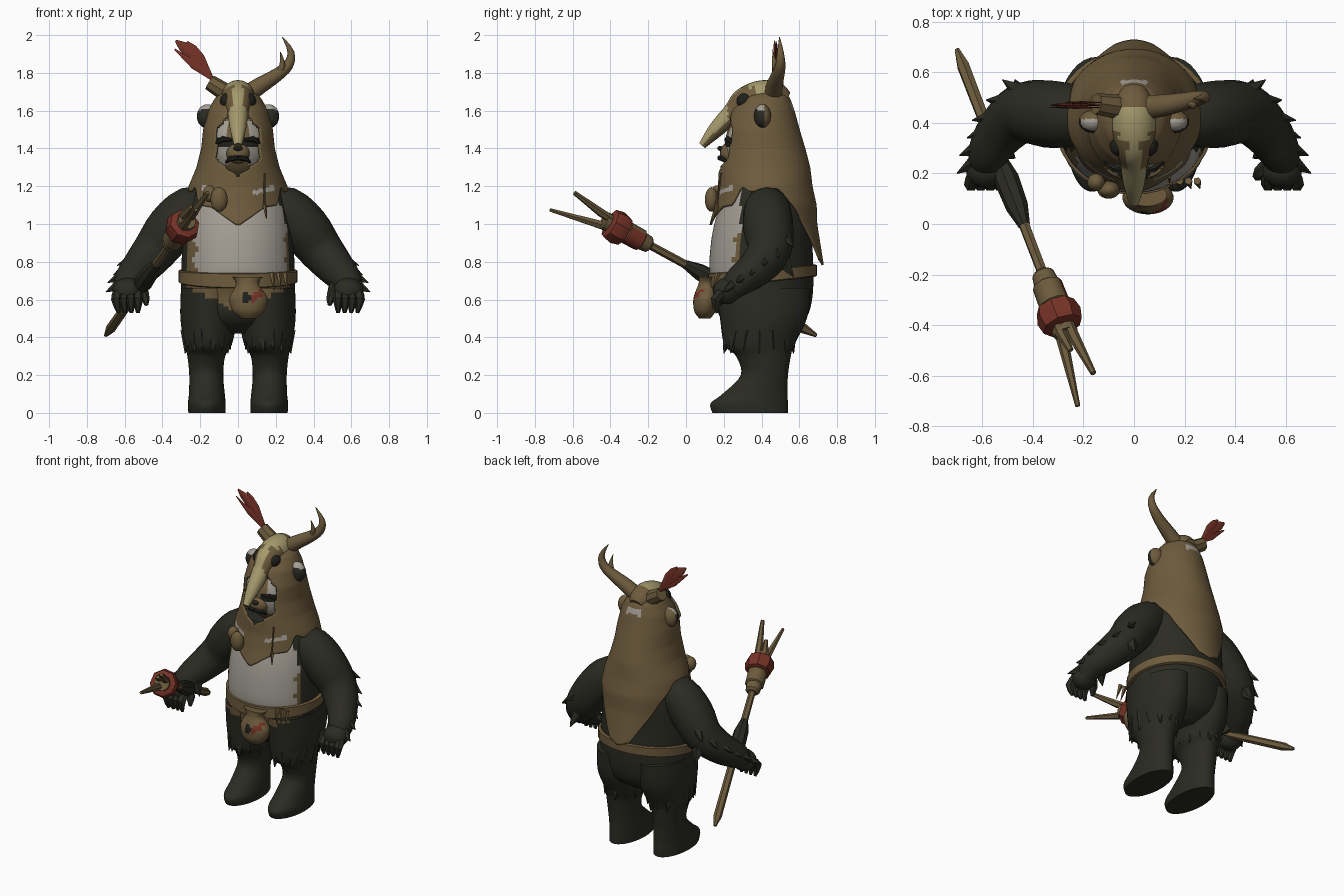
import bpy, bmesh, math
from mathutils import Vector

if "Cube" in bpy.data.objects:
    bpy.data.objects.remove(bpy.data.objects["Cube"])


def material(name, rgb):
    m = bpy.data.materials.new(name)
    m.use_nodes = True
    m.diffuse_color = (*rgb, 1)
    m.node_tree.nodes["Principled BSDF"].inputs["Base Color"].default_value = (*rgb, 1)
    return m


FUR = material("dark fur", (.024, .024, .017))
CLOTH = material("brown hide", (.155, .105, .046))
WOOD = material("wood", (.15, .104, .046))
PALE = material("pale fur", (.37, .345, .3))
BONE = material("bone", (.37, .32, .15))
RED = material("red", (.18, .032, .02))
BLACK = material("black", (.014, .014, .011))


def finish(name, bm, mats, rule=None, mirror=False):
    """Turn a bmesh into a shaded object, colouring faces by a rule."""
    bmesh.ops.recalc_face_normals(bm, faces=bm.faces)
    bm.normal_update()
    if rule:
        for f in bm.faces:
            f.material_index = rule(f.calc_center_median(), f.normal)
    me = bpy.data.meshes.new(name)
    bm.to_mesh(me)
    bm.free()
    ob = bpy.data.objects.new(name, me)
    bpy.context.collection.objects.link(ob)
    for m in mats:
        me.materials.append(m)
    bpy.ops.object.select_all(action='DESELECT')
    ob.select_set(True)
    bpy.context.view_layer.objects.active = ob
    bpy.ops.object.shade_smooth_by_angle(angle=math.radians(40))
    if mirror:
        ob.modifiers.new("Mirror", 'MIRROR')
    return ob


def spline(rows, k):
    """Catmull-Rom subdivision of a list of tuples."""
    out = []
    for i in range(len(rows) - 1):
        a, b, c, d = (rows[max(0, min(len(rows) - 1, i + j))] for j in (-1, 0, 1, 2))
        for s in range(k):
            t = s / k
            out.append(tuple(q + .5 * t * (r - p + t * (2*p - 5*q + 4*r - w + t * (3*(q - r) + w - p)))
                             for p, q, r, w in zip(a, b, c, d)))
    return out + [rows[-1]]


def skin(bm, rings, caps=True):
    vs = [[bm.verts.new(p) for p in r] for r in rings]
    n = len(vs[0])
    for a, b in zip(vs, vs[1:]):
        for i in range(n):
            bm.faces.new((a[i], a[(i + 1) % n], b[(i + 1) % n], b[i]))
    if caps:
        bm.faces.new(vs[0])
        bm.faces.new(vs[-1])


def loft(name, rows, mats, n=40, k=5, **kw):
    """Stack of ellipses: rows are (z, cx, cy, rx, ry)."""
    bm = bmesh.new()
    turn = [i * math.tau / n for i in range(n)]
    skin(bm, [[(cx + rx * math.cos(a), cy + ry * math.sin(a), z) for a in turn]
              for z, cx, cy, rx, ry in spline(rows, k)])
    return finish(name, bm, mats, **kw)


def tubes(name, paths, mats, n=8, k=1, ref=(0, 1, 0), flat=1, **kw):
    """Tubes along paths of (x, y, z, radius); flat squashes across y."""
    bm = bmesh.new()
    for path in paths:
        rows = spline(path, k)
        pts = [Vector(r[:3]) for r in rows]
        rings = []
        for i, p in enumerate(pts):
            t = pts[min(i + 1, len(pts) - 1)] - pts[max(i - 1, 0)]
            u = t.cross(Vector(ref)).normalized()
            v = t.cross(u).normalized() * flat
            rings.append([p + rows[i][3] * (u * math.cos(j * math.tau / n) + v * math.sin(j * math.tau / n))
                          for j in range(n)])
        skin(bm, rings)
    return finish(name, bm, mats, **kw)


def ball(name, at, size, mats, seg=20, **kw):
    bm = bmesh.new()
    bmesh.ops.create_uvsphere(bm, u_segments=seg, v_segments=seg, radius=1)
    for v in bm.verts:
        v.co = Vector(at) + Vector(a * b for a, b in zip(v.co, size))
    return finish(name, bm, mats, **kw)


def interp(table, x):
    for a, b in zip(table, table[1:]):
        if x <= b[0]:
            t = max(0, (x - a[0]) / (b[0] - a[0]))
            return [p + (q - p) * t for p, q in zip(a, b)][1:]
    return table[-1][1:]


# Torso with pale belly, hide edging and loincloth
def loincloth(c):
    return c.z > .53 + .5 * abs(c.x)


def body_rule(c, n):
    if c.y > .29 or c.z > 1.2:
        return 0
    if c.z < .71:
        return 2 if loincloth(c) else 0
    wave = .012 * math.sin(c.z * 60)
    return 1 if -.225 + wave < c.x < .25 + wave else 2


loft("torso", [(.42, 0, .41, .1, .12), (.47, 0, .41, .22, .2), (.53, 0, .41, .28, .24), (.62, 0, .415, .3, .255),
               (.74, 0, .4, .3, .275), (.88, 0, .4, .295, .27), (1, 0, .41, .285, .26),
               (1.12, 0, .42, .26, .235), (1.25, 0, .42, .19, .2)],
     [FUR, PALE, CLOTH], n=72, rule=body_rule)

# Legs with shaggy thigh cuffs
loft("leg", [(0, .165, .34, .098, .2), (.05, .165, .335, .1, .205), (.1, .165, .365, .095, .172),
             (.2, .168, .415, .09, .125), (.3, .168, .41, .1, .145), (.36, .158, .388, .125, .185),
             (.5, .155, .41, .15, .23), (.66, .15, .41, .152, .25)],
     [FUR, CLOTH], mirror=True, rule=lambda c, n: int(c.y < .27 and loincloth(c)))
cuff = []
for i in range(14):
    a = i * math.tau / 14
    x, y = math.cos(a), math.sin(a)
    cuff.append([(.16 + .1 * x, .39 + .16 * y, .43, .045),
                 (.16 + .12 * x, .385 + .19 * y, .315 + .02 * (i % 2), .002)])
tubes("thigh_fur", cuff, [FUR], n=5, mirror=True)

# Arms, hands and fur tufts
tubes("arm", [[(.15, .43, 1.08, .1), (.25, .43, 1.075, .125), (.35, .435, .98, .133), (.44, .44, .86, .118),
               (.52, .37, .765, .1), (.575, .285, .7, .082), (.59, .23, .645, .06)]],
      [FUR], n=16, k=3, mirror=True)
ball("hand", (.585, .215, .645), (.08, .072, .07), [FUR], mirror=True)
fingers = [[(.53 + .035 * i, .2, .64, .026), (.53 + .038 * i, .155, .6, .028), (.53 + .034 * i, .165, .53, .01)]
           for i in range(4)]
fingers.append([(.54, .24, .66, .03), (.495, .2, .62, .028), (.485, .18, .57, .01)])
tubes("fingers", fingers, [FUR], n=6, k=2, mirror=True)
tufts = [((.47, .48, .9), (.585, .49, .82)), ((.5, .43, .84), (.64, .41, .78)), ((.54, .38, .79), (.66, .34, .73)),
         ((.57, .32, .74), (.69, .27, .69)), ((.58, .27, .7), (.7, .2, .64)), ((.53, .3, .7), (.47, .26, .61)),
         ((.42, .5, .95), (.52, .57, .88)), ((.45, .5, .82), (.47, .57, .72)), ((.3, .44, 1.12), (.42, .45, 1.08))]
tubes("arm_fur", [[(*a, .055), (*b, .002)] for a, b in tufts], [FUR], n=5, mirror=True)

# Hooded cape with a pointed hem and an open face
PROFILE = [(.78, .43, .25, .3), (1, .41, .275, .285), (1.1, .422, .28, .27), (1.2, .42, .262, .25),
           (1.3, .415, .22, .243), (1.4, .41, .195, .222), (1.5, .4, .185, .202), (1.6, .405, .16, .17),
           (1.67, .42, .12, .13), (1.71, .43, .06, .08)]
HEM = [(0, .78), (.3, .81), (.9, 1.07), (1.3, 1.19), (1.9, 1.17), (2.1, 1.2), (2.3, 1.1), (2.6, 1.09), (math.pi, .99)]
COLS, LEVELS = 96, 56
OPENING = [(1.25, 0), (1.34, .115), (1.5, .12), (1.58, .05), (1.61, 0)]
rings = []
for r in range(LEVELS + 1):
    ring = []
    for c in range(COLS):
        a = (c + .5) * math.tau / COLS
        hem = interp(HEM, min(a, math.tau - a))[0]
        z = 1.71 + (hem - 1.71) * r / LEVELS
        cy, rx, ry = interp(PROFILE, z)
        ring.append((rx * math.sin(a), cy + ry * math.cos(a), z))
    rings.append(ring)
bm = bmesh.new()
skin(bm, rings, caps=False)
gone = []
for f in bm.faces:
    p = f.calc_center_median()
    if p.y < .4 and abs(p.x) < interp(OPENING, p.z)[0]:
        gone.append(f)
bmesh.ops.delete(bm, geom=gone, context='FACES')


def hood_rule(c, n):
    if c.y > .5:
        return int(abs(c.x) < .055 and 1.605 < c.z < 1.64)
    return int(c.y < .3 and abs(c.z - 1.145 - .25 * abs(c.x)) < .013 and .08 < abs(c.x) < .19)


hood = finish("hooded_cape", bm, [CLOTH, PALE], rule=hood_rule)
hood.modifiers.new("Thickness", 'SOLIDIFY').thickness = .012


# Face inside the hood
def face_rule(c, n):
    x = abs(c.x)
    if .03 < x < .115 and 1.405 < c.z < 1.46:
        return 2
    upper = 1.46 < c.z < 1.55 and x > .055
    lower = 1.31 < c.z < 1.405 and x > .05
    return int(upper or lower)


ball("face", (0, .375, 1.42), (.165, .168, .19), [CLOTH, PALE, BLACK], seg=48, rule=face_rule)
ball("muzzle", (0, .225, 1.375), (.062, .045, .055), [CLOTH])
ball("nose", (0, .182, 1.4), (.025, .016, .013), [BLACK])
tubes("mouth", [[(.0, .177, 1.35, .014), (.045, .192, 1.345, .014), (.065, .215, 1.325, .006)]],
      [BLACK], n=6, mirror=True)
tubes("brow", [[(.035, .21, 1.445, .008), (.08, .22, 1.45, .016), (.12, .25, 1.425, .006)]],
      [BLACK], n=6, mirror=True)
ball("ear", (.162, .405, 1.57), (.056, .045, .064), [FUR, PALE, CLOTH], mirror=True, seg=24,
     rule=lambda c, n: 2 if n.y > .3 else int(n.z > .45))


# Bird-like skull on the crown
def skull_rule(c, n):
    if c.y > .46:
        return 1
    if c.y > .33:
        return int(c.z < 1.66 or (c.y < .37 and abs(c.x) > .06))
    return int(abs(c.x) > .026 and c.y > .22 or n.z < -.2)


tubes("skull", [[(0, .53, 1.65, .05), (0, .47, 1.675, .08), (0, .39, 1.67, .088), (0, .31, 1.645, .076),
                 (0, .25, 1.59, .056), (0, .16, 1.5, .042), (0, .085, 1.415, .02)]],
      [BONE, CLOTH], n=28, k=6, ref=(1, 0, 0), rule=skull_rule)
ball("eye_socket", (.06, .31, 1.65), (.035, .042, .042), [BLACK], mirror=True)

# Antler, broken stump and feathers
tubes("antler", [[(.04, .46, 1.68, .05), (.12, .47, 1.735, .044), (.2, .485, 1.785, .036), (.265, .5, 1.84, .028),
                  (.28, .5, 1.91, .018), (.235, .495, 1.99, .002)],
                 [(.21, .485, 1.79, .02), (.235, .47, 1.84, .016), (.225, .46, 1.91, .002)]],
      [WOOD], n=10, k=3)
tubes("broken_antler", [[(-.04, .46, 1.68, .05), (-.15, .475, 1.75, .042)]], [WOOD], n=8)
tubes("feathers", [[(-.13, .47, 1.76, .008), (-.22, .47, 1.87, .028), (-.29, .47, 1.94, .028), (-.33, .47, 1.97, .006)],
                   [(-.13, .48, 1.76, .006), (-.2, .48, 1.88, .024), (-.24, .48, 1.93, .022), (-.27, .48, 1.965, .005)],
                   [(-.13, .46, 1.76, .006), (-.23, .46, 1.84, .022), (-.335, .46, 1.925, .004)]],
      [RED], n=6, flat=.25)

# Belt, pouch and trinkets
belt = loft("belt", [(.69, 0, .405, .306, .278), (.695, 0, .405, .316, .289), (.75, 0, .405, .316, .289),
                     (.755, 0, .405, .304, .276)], [CLOTH], k=1)
for v in belt.data.vertices:
    front = max(0, .4 - v.co.y)
    v.co.z += .11 * (v.co.y - .4) + (.06 * front if v.co.z > .72 else 0)


def pouch_rule(c, n):
    if n.y < -.1 and .075 < c.x < .13 and abs(c.z - .56 - .6 * c.x) < .02:
        return 1
    return 2 if n.y < -.1 and (c.x - .045) ** 2 + (c.z - .61) ** 2 < .0007 else 0


loft("pouch", [(.5, .055, .1, .04, .03), (.54, .055, .1, .085, .057), (.61, .055, .105, .1, .065),
               (.68, .05, .11, .06, .045), (.72, .05, .115, .08, .045)],
     [CLOTH, RED, BLACK], rule=pouch_rule)
tubes("belt_teeth", [[(x, .17, .74, .016), (x + .01, .14, .65, .002)] for x in (.18, .215, .25)], [CLOTH], n=5)
ball("gourd_lower", (-.1, .135, 1.13), (.045, .035, .065), [WOOD])
ball("gourd_upper", (-.15, .165, 1.16), (.035, .035, .045), [WOOD])
tubes("pendant", [[(.14, .185, 1.27, .005), (.14, .165, 1.1, .005)], [(.14, .165, 1.1, .012), (.15, .15, 1.03, .003)]],
      [WOOD], n=5)

# Staff with grip, cup, red band and tines
TAIL, HEAD = Vector((-.7, .69, .41)), Vector((-.29, -.38, .99))


def along(*steps):
    return [(*TAIL.lerp(HEAD, t), r) for t, r in steps]


tubes("staff", [along((0, .01), (.06, .026), (.5, .023), (.88, .021))], [WOOD], n=6)
tubes("staff_grip", [along((.42, .035), (.48, .05), (.58, .045), (.65, .024))], [FUR], n=8)
tubes("staff_cup", [along((.82, .03), (.83, .045), (.865, .05), (.87, .06), (.94, .062), (.95, .05), (1.05, .05))],
      [WOOD, RED], n=10, rule=lambda c, n: int(-.29 < c.y < -.23 and n.x > .6))
tubes("staff_band", [along((.945, .06), (.95, .08), (.985, .092), (1.02, .082), (1.03, .05))], [RED], n=8)
tubes("tines", [[(-.3, -.37, .97, .024), (-.285, -.45, .995, .024), (-.222, -.72, 1.075, .01)],
                [(-.27, -.37, 1.01, .022), (-.235, -.45, 1.06, .023), (-.16, -.59, 1.165, .012)],
                [(-.31, -.37, 1.02, .022), (-.29, -.43, 1.045, .022), (-.25, -.5, 1.09, .012)]],
      [WOOD], n=6, ref=(0, 0, 1))
